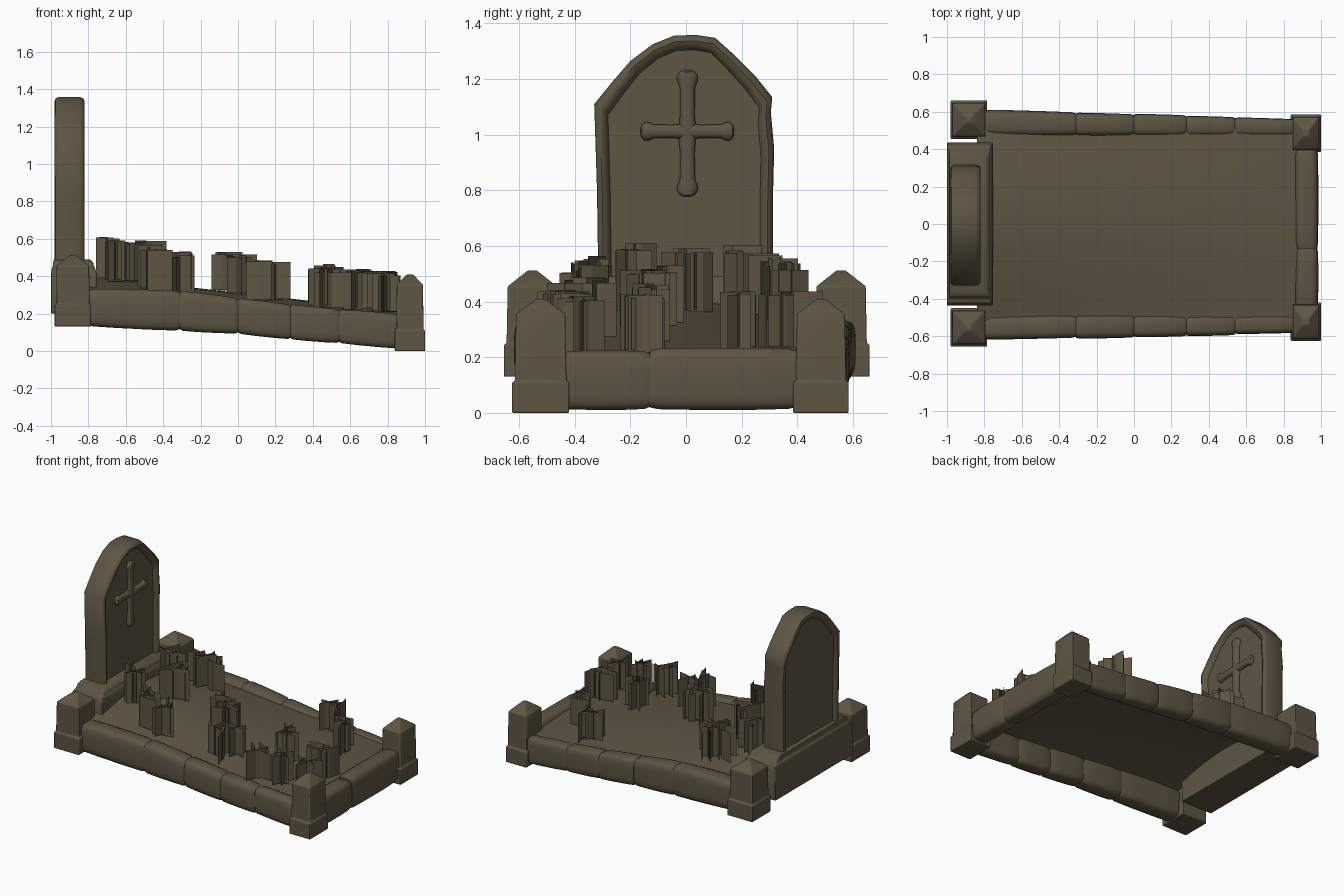
import bpy, bmesh, math, random

if "Cube" in bpy.data.objects:
    bpy.data.objects.remove(bpy.data.objects["Cube"])
random.seed(4)

stone = bpy.data.materials.new("weathered brown stone")
stone.diffuse_color = (0.112, 0.089, 0.055, 1)
stone.use_nodes = True
stone.node_tree.nodes["Principled BSDF"].inputs["Base Color"].default_value = stone.diffuse_color


def finish(name, bm, smooth=True, bevel=0.0, fix=True):
    if fix:
        bmesh.ops.recalc_face_normals(bm, faces=bm.faces[:])
    me = bpy.data.meshes.new(name)
    bm.to_mesh(me)
    bm.free()
    me.materials.append(stone)
    ob = bpy.data.objects.new(name, me)
    bpy.context.collection.objects.link(ob)
    if bevel:
        m = ob.modifiers.new("bevel", 'BEVEL')
        m.width, m.segments = bevel, 2
    if smooth:
        bpy.ops.object.select_all(action='DESELECT')
        ob.select_set(True)
        bpy.context.view_layer.objects.active = ob
        bpy.ops.object.shade_smooth_by_angle(angle=math.radians(45))
    return ob


def loft(name, rings, bevel=0.0):
    bm = bmesh.new()
    vs = [[bm.verts.new(p) for p in r] for r in rings]
    n = len(vs[0])
    for a, b in zip(vs, vs[1:]):
        for i in range(n):
            j = (i + 1) % n
            bm.faces.new((a[i], a[j], b[j], b[i]))
    bm.faces.new(vs[0])
    bm.faces.new(vs[-1])
    return finish(name, bm, True, bevel)


def rect(x0, x1, y0, y1, z):
    return [(x0, y0, z), (x1, y0, z), (x1, y1, z), (x0, y1, z)]


def lerp(a, b, t):
    return a + (b - a) * t


def oval(n=16, e=0.45):
    # rounded-square section in -1..1
    out = []
    for i in range(n):
        a = 2 * math.pi * (i + 0.5) / n
        c, s = math.cos(a), math.sin(a)
        out.append((math.copysign(abs(c) ** e, c), math.copysign(abs(s) ** e, s)))
    return out


# headstone slab: arched outline swept through a raised, rounded rim
outline = [(-.315, .46), (-.32, .8), (-.33, 1.11), (-.265, 1.19), (-.2, 1.265), (-.12, 1.325),
           (-.04, 1.357), (.04, 1.358), (.105, 1.348), (.17, 1.29), (.25, 1.21), (.31, 1.135),
           (.305, 1.08), (.317, .95), (.312, .75), (.312, .46)]
rim = [(-.957, .85), (-.965, .86), (-.975, .895), (-.98, .94), (-.975, .98), (-.96, 1), (-.845, 1),
       (-.828, .98), (-.82, .94), (-.826, .895), (-.842, .86), (-.85, .85)]
loft("headstone", [[(x, y * s, .46 + (z - .46) * (1 - (1 - s) * .4)) for y, z in outline]
                   for x, s in rim])

# relief cross: two bars with swollen ends
for name, axis, mid, half in (("cross_upright", 'z', 1.005, .228), ("cross_arm", 'y', .005, .168)):
    prof = [(-1, .012), (-.97, .028), (-.9, .039), (-.82, .037), (-.72, .028), (-.3, .027), (0, .033)]
    prof += [(-t, r) for t, r in prof[-2::-1]]
    rings = []
    for t, r in prof:
        c = mid + t * half
        ring = []
        for u, v in oval(12, .8):
            x = -.85 + v * min(r, .027) * .95
            ring.append((x, .005 + u * r, c) if axis == 'z' else (x, c, 1.012 + u * r * .9))
        rings.append(ring)
    loft(name, rings)

# stepped plinth under the headstone
loft("headstone_plinth", [rect(-1, -.76, -.43, .43, .2), rect(-1, -.755, -.435, .435, .41),
                          rect(-.995, -.765, -.42, .42, .445), rect(-.99, -.77, -.40, .40, .45),
                          rect(-.988, -.775, -.385, .385, .475), rect(-.985, -.79, -.35, .35, .49)], .006)


# corner posts: wide foot, shaft, pyramid cap
def post(name, x0, x1, y0, y1, z, foot, top, tip):
    cx, cy = (x0 + x1) / 2, (y0 + y1) / 2
    a = (x0 + .008, x1 - .008, y0 + .01, y1 - .01)
    loft(name, [rect(x0, x1, y0, y1, z), rect(x0, x1, y0, y1, foot - .005),
                rect(*a, foot), rect(a[0] + .003, a[1] - .003, a[2] + .004, a[3] - .004, top),
                rect(cx - .016, cx + .016, cy - .016, cy + .016, tip)], .012)


post("back_post_left", -.98, -.785, -.655, -.45, .13, .25, .455, .512)
post("back_post_right", -.98, -.785, .455, .66, .13, .25, .455, .512)
post("front_post_left", .838, 1.0, -.625, -.42, .0, .115, .355, .41)
post("front_post_right", .838, 1.0, .385, .585, .0, .115, .355, .41)

# side kerbs: five rounded blocks per side stepping down the slope
cuts = [(-.80, .13, .335), (-.31, .105, .325), (0, .09, .285), (.28, .06, .25), (.54, .04, .225), (.86, .01, .2)]
for side, inner, o0, o1 in ((1, .47, .615, .565), (-1, .487, .62, .585)):
    for k in range(5):
        (xa, za, ta), (xb, zb, tb) = cuts[k], cuts[k + 1]
        grow = random.uniform(-.004, .006)
        rings = []
        for t, s in ((0, .9), (.05, .98), (.3, 1), (.7, 1), (.95, .98), (1, .9)):
            x = lerp(xa, xb, t)
            o = lerp(o0, o1, (x + .8) / 1.66) + grow
            z0, z1 = lerp(za, zb, t), lerp(ta, tb, t)
            hy, hz = (o - inner) / 2 * s, (z1 - z0) / 2 * s
            rings.append([(x, side * ((o + inner) / 2 + u * hy), (z0 + z1) / 2 + v * hz)
                          for u, v in oval()])
        loft(f"side_kerb_{'right' if side > 0 else 'left'}_{k + 1}", rings)

# foot kerb: two rounded blocks between the front posts
for k, (ya, yb, top) in enumerate(((-.44, -.13, .225), (-.13, .40, .235))):
    rings = []
    for t, s in ((0, .92), (.06, .98), (.3, 1), (.7, 1), (.94, .97), (1, .9)):
        y = lerp(ya, yb, t)
        rings.append([(.922 + u * .064 * s, y, (top + .01) / 2 + v * (top - .01) / 2 * s)
                      for u, v in oval()])
    loft(f"foot_kerb_{k + 1}", rings)


# domed earth sloping down to the foot
def ground(x, y):
    t = (x + .8) / 1.7
    dome = max(0, math.cos(min(1, abs(y) / .52) * math.pi / 2)) * lerp(.08, .025, t)
    return lerp(.322, .185, t) + dome


bm = bmesh.new()
nx, ny = 16, 12
g = [[bm.verts.new((x, y, ground(x, y))) for y in (lerp(-.53, .52, j / ny) for j in range(ny + 1))]
     for x in (lerp(-.84, .92, i / nx) for i in range(nx + 1))]
for i in range(nx):
    for j in range(ny):
        bm.faces.new((g[i][j], g[i + 1][j], g[i + 1][j + 1], g[i][j + 1]))
finish("earth_mound", bm, fix=False)

# grass tufts: crossed upright cards
tufts = [(-.5, .34, .11), (-.42, .33, .08), (-.64, .2, .07), (-.5, .0, .1), (-.68, -.19, .07),
         (-.45, -.36, .09), (-.31, -.37, .08), (-.04, -.1, .08), (.02, -.15, .07), (.16, -.37, .11),
         (.45, -.43, .09), (.5, -.15, .08), (.78, -.17, .08), (.8, -.37, .06), (.62, -.41, .05),
         (.47, .4, .07), (.69, .22, .1)]
for k, (cx, cy, spread) in enumerate(tufts):
    bm = bmesh.new()
    for c in range(7):
        a = math.pi * c / 7 + random.uniform(-.3, .3)
        w = random.uniform(.045, .075)
        x, y = cx + random.uniform(-.6, .6) * spread, cy + random.uniform(-.6, .6) * spread
        dx, dy = math.cos(a) * w, math.sin(a) * w
        z = max(ground(x - dx, y - dy), ground(x + dx, y + dy), ground(x, y)) + .002
        h = random.uniform(.185, .205) + (.015 if x < -.4 else 0)
        # each card is folded slightly along its middle
        f = random.uniform(-.012, .012)
        pts = [(x - dx, y - dy), (x - dy / w * f, y + dx / w * f), (x + dx, y + dy)]
        lo = [bm.verts.new((p, q, z)) for p, q in pts]
        hi = [bm.verts.new((p, q, z + h)) for p, q in pts]
        for i in (0, 1):
            bm.faces.new((lo[i], lo[i + 1], hi[i + 1], hi[i]))
    finish(f"grass_tuft_{k + 1}", bm, smooth=False, fix=False)
